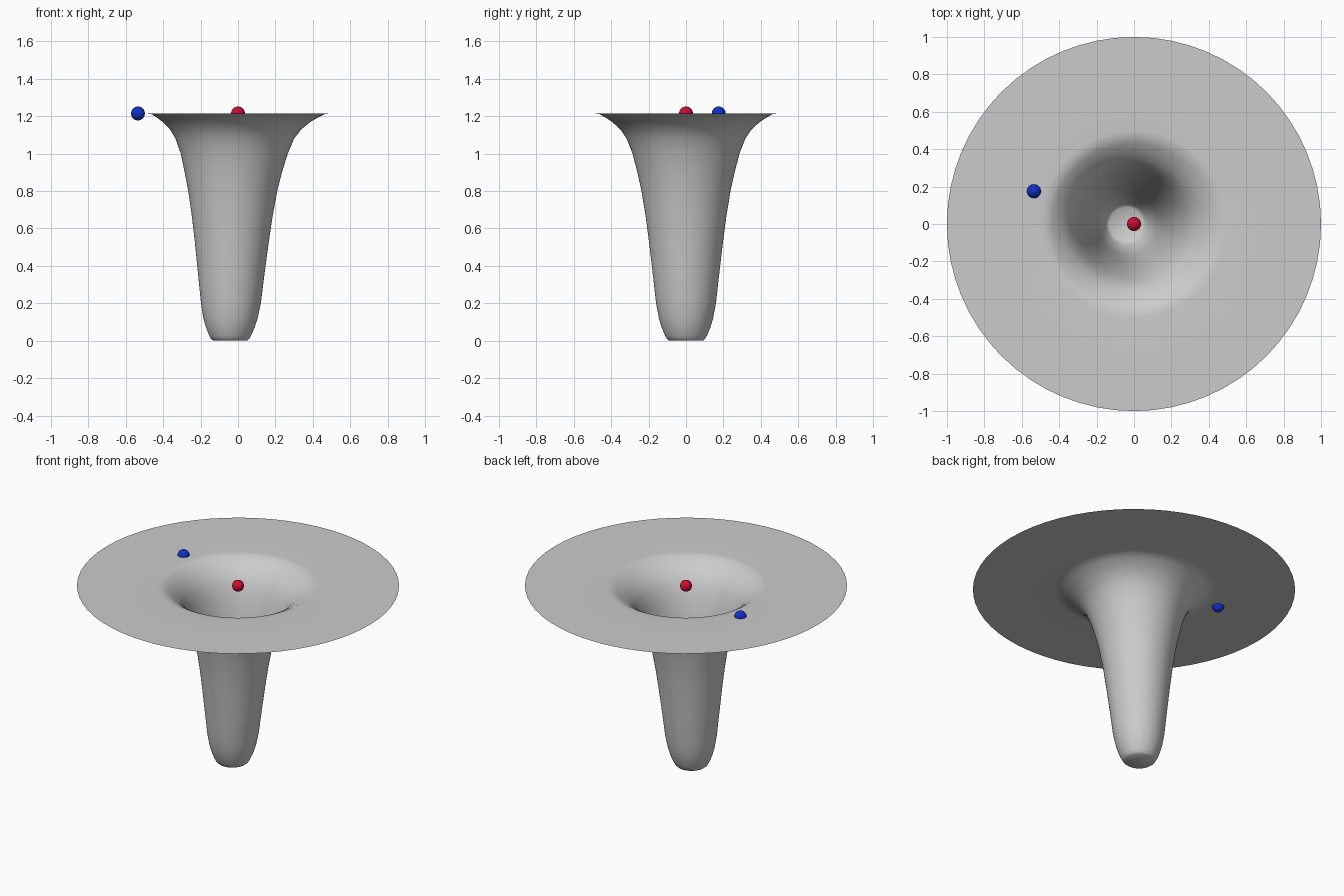
import bpy, bmesh, math

if "Cube" in bpy.data.objects:
    bpy.data.objects.remove(bpy.data.objects["Cube"])

TOP = 1.215
SEG = 64


def material(name, rgb):
    m = bpy.data.materials.new(name)
    m.diffuse_color = (*rgb, 1)
    m.use_nodes = True
    m.node_tree.nodes["Principled BSDF"].inputs["Base Color"].default_value = m.diffuse_color
    return m


grey = material("grey", (0.6, 0.6, 0.6))
red = material("red", (0.6, 0.004, 0.03))
blue = material("blue", (0.004, 0.03, 0.6))

# funnel sheet rings: height, radius, sideways drift of the ring centre
RINGS = [
    (TOP, 1.0, 0), (TOP, 0.7, 0), (TOP, 0.5, 0), (1.212, 0.465, 0),
    (1.195, 0.433, -0.003), (1.17, 0.395, -0.008), (1.13, 0.351, -0.013),
    (1.08, 0.317, -0.017), (1.0, 0.286, -0.02), (0.9, 0.26, -0.025),
    (0.8, 0.238, -0.028), (0.66, 0.215, -0.031), (0.53, 0.198, -0.033),
    (0.36, 0.178, -0.036), (0.2, 0.16, -0.038), (0.12, 0.145, -0.04),
    (0.07, 0.13, -0.041), (0.03, 0.113, -0.042), (0.01, 0.102, -0.042),
    (0.0, 0.09, -0.042),
]

# flat disc sinking into a deep, slightly leaning well
bm = bmesh.new()
loops = []
for z, r, cx in RINGS:
    loops.append([bm.verts.new((cx + r * math.cos(a), r * math.sin(a), z))
                  for a in (2 * math.pi * i / SEG for i in range(SEG))])
for outer, inner in zip(loops, loops[1:]):
    for i in range(SEG):
        j = (i + 1) % SEG
        bm.faces.new((outer[i], outer[j], inner[j], inner[i]))
bm.faces.new(loops[-1])  # well floor
for f in bm.faces:
    f.smooth = True
mesh = bpy.data.meshes.new("funnel_sheet")
bm.to_mesh(mesh)
bm.free()
mesh.materials.append(grey)
sheet = bpy.data.objects.new("funnel_sheet", mesh)
bpy.context.collection.objects.link(sheet)


# marker balls centred on the sheet level
def ball(name, x, y, mat):
    bpy.ops.mesh.primitive_uv_sphere_add(segments=32, ring_count=16,
                                         radius=0.037, location=(x, y, TOP))
    ob = bpy.context.object
    ob.name = name
    ob.data.materials.append(mat)
    bpy.ops.object.shade_smooth()


ball("centre_ball", 0, 0, red)
ball("orbiting_ball", -0.535, 0.175, blue)
